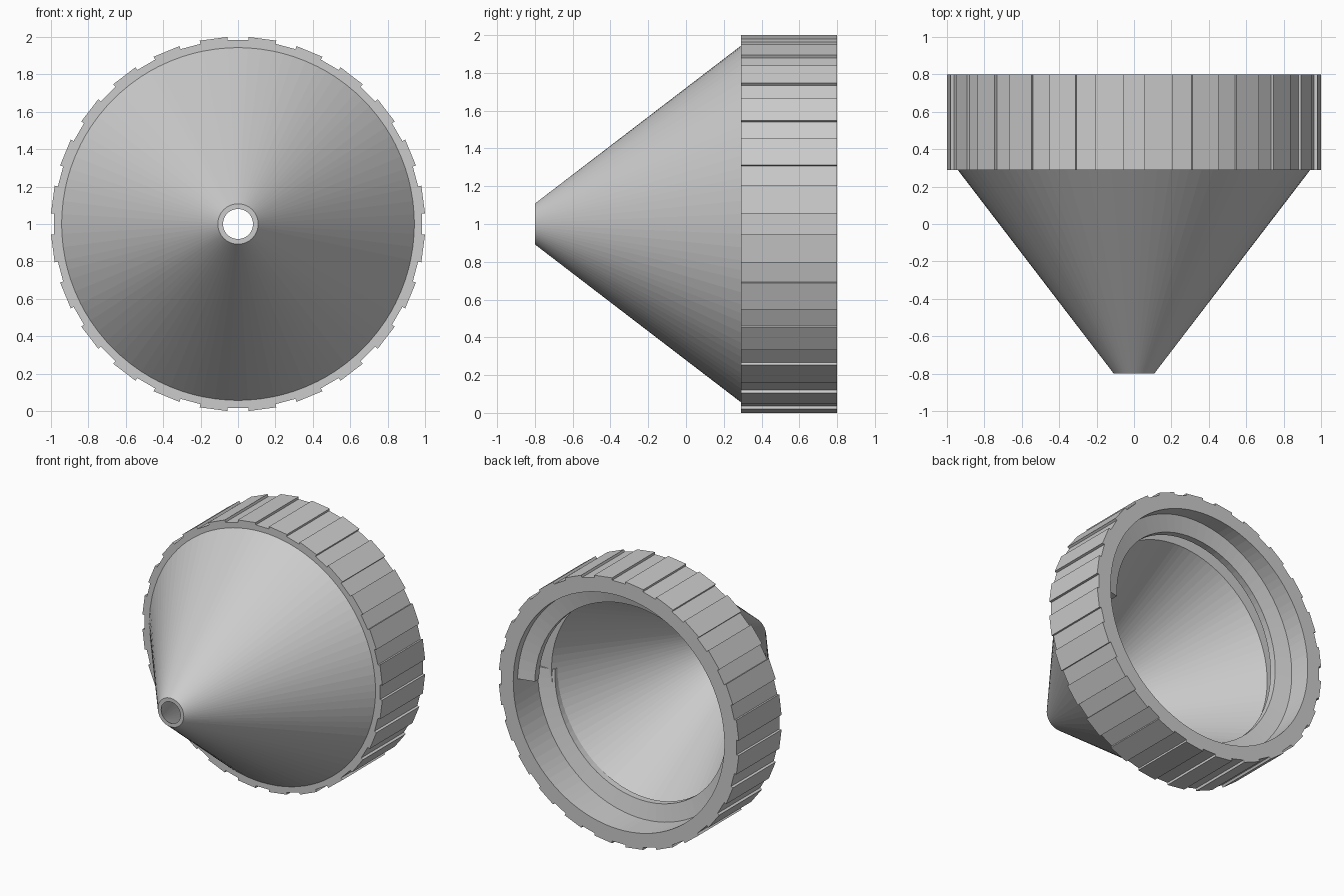
import bpy, bmesh
from math import sin, cos, radians

if "Cube" in bpy.data.objects:
    bpy.data.objects.remove(bpy.data.objects["Cube"])


def ring_point(r, y, deg):
    a = radians(deg)
    return (r * cos(a), y, 1 + r * sin(a))


def skin(name, rows, closed):
    """Join successive closed cross-sections with quads."""
    bm = bmesh.new()
    vs = [[bm.verts.new(p) for p in row] for row in rows]
    n = len(rows[0])
    for i in range(len(vs) if closed else len(vs) - 1):
        a, b = vs[i], vs[(i + 1) % len(vs)]
        for j in range(n):
            k = (j + 1) % n
            bm.faces.new((a[j], a[k], b[k], b[j]))
    if not closed:
        bm.faces.new(vs[0])
        bm.faces.new(vs[-1])
    bmesh.ops.remove_doubles(bm, verts=bm.verts, dist=0.0002)
    bmesh.ops.recalc_face_normals(bm, faces=bm.faces)
    mesh = bpy.data.meshes.new(name)
    bm.to_mesh(mesh)
    bm.free()
    obj = bpy.data.objects.new(name, mesh)
    bpy.context.collection.objects.link(obj)
    return obj


# Hollow funnel with a notched grip collar: 24 grips around the axis
TOOTH_R, NOTCH_R = 1.0015, 0.984
grip = ((-3.2, NOTCH_R), (0, NOTCH_R * cos(radians(3.2))), (3.2, NOTCH_R),
        (3.2, TOOTH_R), (7.5, TOOTH_R * cos(radians(4.3))), (11.8, TOOTH_R))
rows = []
for i in range(24):
    for offset, r in grip:
        # bore, tip, cone, collar, rim, threaded wall, inner ledge
        profile = ((0.08, -0.8), (0.108, -0.8), (0.943, 0.29), (r, 0.29),
                   (r, 0.8), (0.88, 0.8), (0.88, 0.49), (0.778, 0.49))
        rows.append([ring_point(pr, py, 15 * i + offset) for pr, py in profile])
skin("nozzle_cap", rows, True)

# Internal screw thread spiralling inward from the rim until it meets the ledge
PITCH, TURNS, STEPS = 0.24, 1.0, 72
section = ((0.885, 0.05), (0.757, 0.08), (0.757, 0.13), (0.885, 0.17))
rows = []
for i in range(int(STEPS * TURNS) + 1):
    t = i / STEPS
    rows.append([ring_point(r, 0.8 - d - PITCH * t, 360 * t) for r, d in section])
skin("screw_thread", rows, False)
